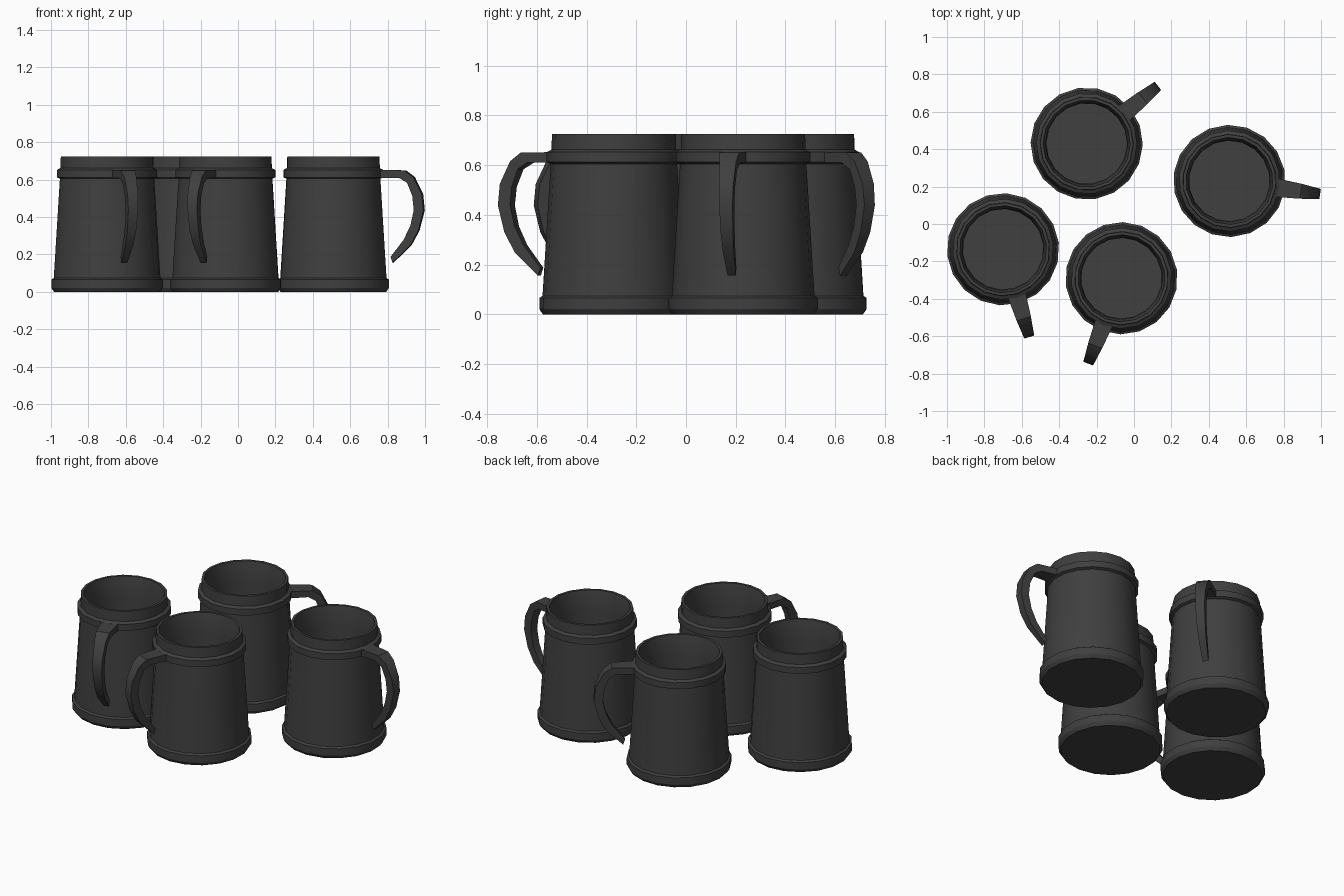
import bpy, bmesh
from math import cos, sin, pi, radians

if "Cube" in bpy.data.objects:
    bpy.data.objects.remove(bpy.data.objects["Cube"])

SIDES = 18
# radius, height: underside centre -> foot band -> wall -> upper band -> rim -> inside -> floor
BODY = [(0.285, 0.0), (0.294, 0.012), (0.300, 0.022), (0.300, 0.066), (0.287, 0.074),
        (0.254, 0.605), (0.270, 0.612), (0.270, 0.652), (0.251, 0.662), (0.249, 0.725),
        (0.233, 0.725), (0.220, 0.66), (0.216, 0.60), (0.216, 0.06)]
# handle stations: outer (r, z), inner (r, z), half width
HANDLE = [((0.245, 0.652), (0.245, 0.610), 0.050), ((0.387, 0.650), (0.360, 0.610), 0.040),
          ((0.435, 0.615), (0.403, 0.583), 0.034), ((0.481, 0.524), (0.430, 0.513), 0.029),
          ((0.490, 0.438), (0.438, 0.438), 0.027), ((0.463, 0.330), (0.419, 0.353), 0.025),
          ((0.420, 0.250), (0.382, 0.278), 0.022), ((0.322, 0.155), (0.311, 0.187), 0.017)]
# centre x, centre y, handle direction in degrees
MUGS = [(-0.70, -0.135, -73.4), (-0.253, 0.43, 39), (0.51, 0.23, -8.2), (-0.067, -0.29, -111.3)]

dark = bpy.data.materials.new("dark_grey")
dark.diffuse_color = (0.05, 0.05, 0.05, 1)
dark.use_nodes = True
dark.node_tree.nodes["Principled BSDF"].inputs["Base Color"].default_value = dark.diffuse_color


def loft(name, rings):
    """Skin closed rings of points and cap both ends."""
    bm = bmesh.new()
    vs = [[bm.verts.new(p) for p in ring] for ring in rings]
    for a, b in zip(vs, vs[1:]):
        n = len(a)
        for i in range(n):
            j = (i + 1) % n
            bm.faces.new((a[i], a[j], b[j], b[i]))
    bm.faces.new(vs[0][::-1])
    bm.faces.new(vs[-1])
    bmesh.ops.recalc_face_normals(bm, faces=bm.faces)
    me = bpy.data.meshes.new(name)
    bm.to_mesh(me)
    bm.free()
    me.materials.append(dark)
    ob = bpy.data.objects.new(name, me)
    bpy.context.collection.objects.link(ob)
    return ob


body_rings = [[(r * cos(2 * pi * i / SIDES), r * sin(2 * pi * i / SIDES), z)
               for i in range(SIDES)] for r, z in BODY]
handle_rings = [[(o[0], -w, o[1]), (o[0], w, o[1]), (n[0], w, n[1]), (n[0], -w, n[1])]
                for o, n, w in HANDLE]

# four mugs, each a hollow body and a handle
for k, (x, y, a) in enumerate(MUGS, 1):
    for part, rings in (("body", body_rings), ("handle", handle_rings)):
        ob = loft(f"mug_{k}_{part}", rings)
        ob.location = (x, y, 0)
        ob.rotation_euler = (0, 0, radians(a))

# smooth round walls, crisp bands and rim
bpy.ops.object.select_all(action='SELECT')
bpy.context.view_layer.objects.active = bpy.context.selected_objects[0]
bpy.ops.object.shade_smooth_by_angle(angle=radians(30))
